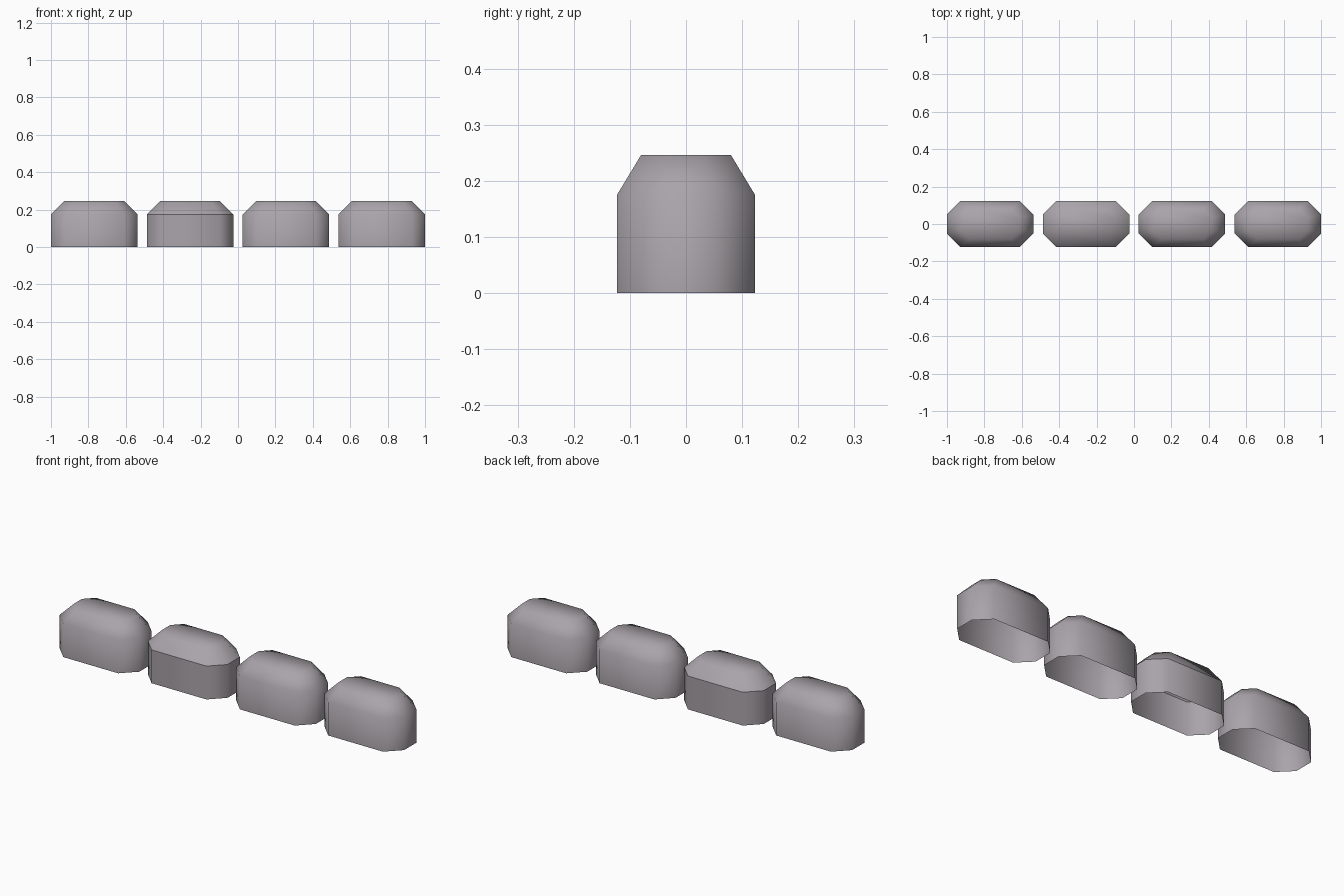
import bpy, bmesh

if "Cube" in bpy.data.objects:
    bpy.data.objects.remove(bpy.data.objects["Cube"])

grey = bpy.data.materials.new("warm_grey")
grey.diffuse_color = (0.40, 0.37, 0.40, 1)
grey.use_nodes = True
grey.node_tree.nodes["Principled BSDF"].inputs["Base Color"].default_value = grey.diffuse_color

HX, HY, CUT = 0.231, 0.123, 0.072      # half width, half depth, corner cut
SHOULDER, TOP, PITCH = 0.175, 0.246, 0.5127


def ring(bm, hx, hy, cx, cy, z):
    """Octagonal ring: a rectangle with clipped corners."""
    pts = [(hx, -hy + cy), (hx, hy - cy), (hx - cx, hy), (cx - hx, hy),
           (-hx, hy - cy), (-hx, cy - hy), (cx - hx, -hy), (hx - cx, -hy)]
    return [bm.verts.new((x, y, z)) for x, y in pts]


def block(name, x, sharp_shoulder):
    bm = bmesh.new()
    # open-bottomed wall, sloped shoulder and flat top
    rings = [ring(bm, HX, HY, CUT, CUT, 0),
             ring(bm, HX, HY, CUT, CUT, SHOULDER),
             ring(bm, 0.160, 0.080, 0.048, 0.048, TOP)]
    for lo, hi in zip(rings, rings[1:]):
        for i in range(8):
            j = (i + 1) % 8
            bm.faces.new((lo[i], lo[j], hi[j], hi[i]))
    bm.faces.new(rings[2])
    for f in bm.faces:
        f.smooth = True
    # one block has a crisp crease between wall and cap
    if sharp_shoulder:
        for e in bm.edges:
            if all(abs(v.co.z - SHOULDER) < 1e-4 for v in e.verts):
                e.smooth = False
    me = bpy.data.meshes.new(name)
    bm.to_mesh(me)
    bm.free()
    me.materials.append(grey)
    ob = bpy.data.objects.new(name, me)
    ob.location.x = x
    bpy.context.collection.objects.link(ob)


for k in range(4):
    block(f"block_{k + 1}", (k - 1.5) * PITCH, k == 1)
